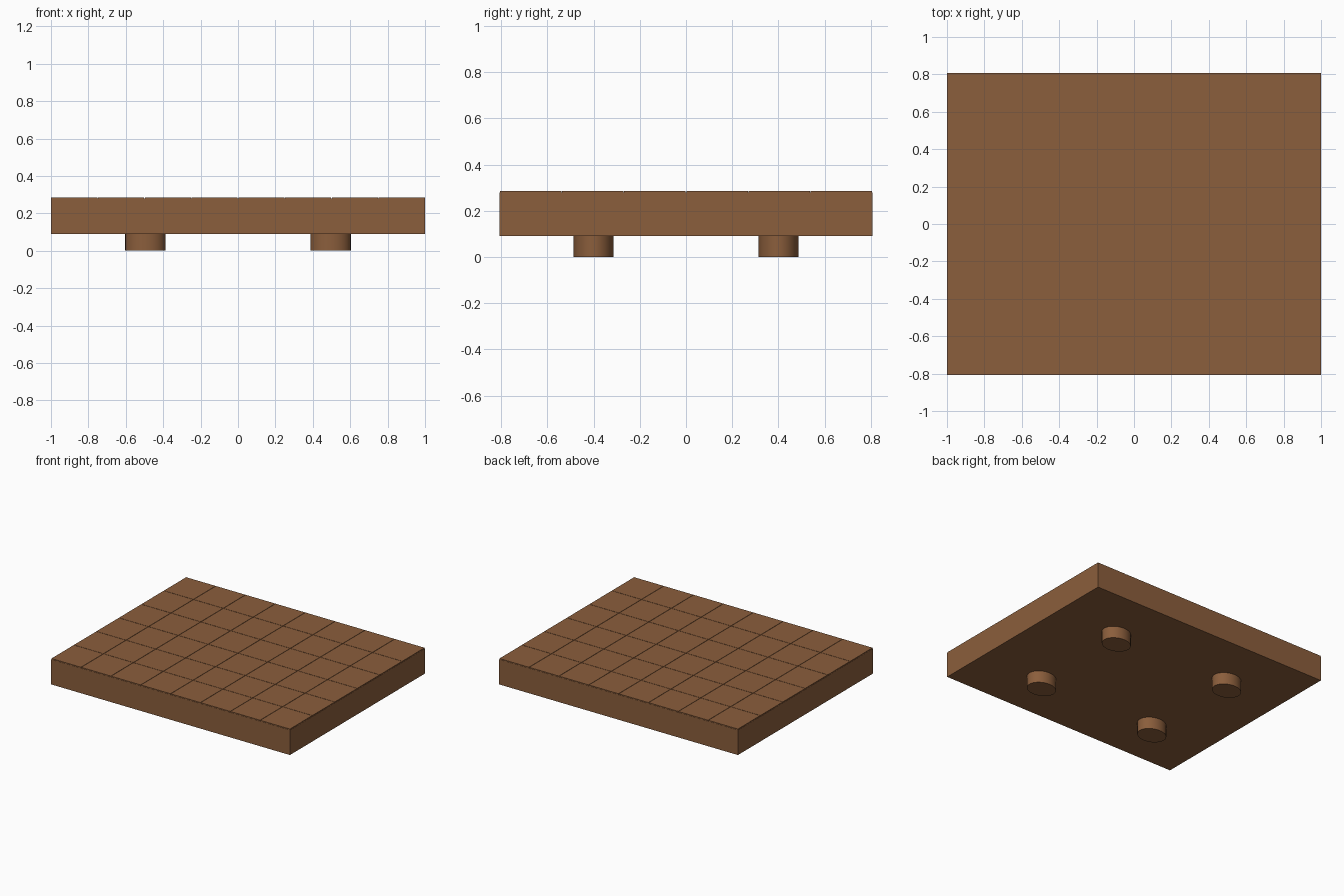
import bpy
import math

cube = bpy.data.objects.get("Cube")
if cube:
    bpy.data.objects.remove(cube, do_unlink=True)

HALF_X, HALF_Y = 1.0, 0.807
LEG_TOP, SLAB_TOP, TILE_TOP = 0.09, 0.279, 0.286
COLUMNS, ROWS = 8, 6
GAP = 0.003

wood = bpy.data.materials.new("brown wood")
wood.use_nodes = True
wood.diffuse_color = (0.258, 0.112, 0.045, 1)
wood.node_tree.nodes["Principled BSDF"].inputs["Base Color"].default_value = wood.diffuse_color


def finish(name):
    obj = bpy.context.object
    obj.name = name
    bpy.ops.object.transform_apply(location=False, rotation=False, scale=True)
    obj.data.materials.append(wood)
    return obj


def box(name, x, y, width, depth, bottom, top):
    bpy.ops.mesh.primitive_cube_add(size=1, location=(x, y, (bottom + top) / 2))
    bpy.context.object.scale = (width, depth, top - bottom)
    return finish(name)


# Main slab
box("slab", 0, 0, 2 * HALF_X, 2 * HALF_Y, LEG_TOP, SLAB_TOP)

# Thin tiles in a grid on the slab, with narrow seams
tile_x, tile_y = 2 * HALF_X / COLUMNS, 2 * HALF_Y / ROWS
for column in range(COLUMNS):
    for row in range(ROWS):
        box(f"top_tile_{column + 1}_{row + 1}",
            (column + 0.5) * tile_x - HALF_X, (row + 0.5) * tile_y - HALF_Y,
            tile_x - GAP, tile_y - GAP, SLAB_TOP, TILE_TOP)

# Four short oval legs
for side, sx in (("left", 1), ("right", -1)):
    for end, sy in (("front", -1), ("back", 1)):
        bpy.ops.mesh.primitive_cylinder_add(
            vertices=32, radius=1, depth=1,
            location=(sx * 0.495, sy * 0.4, LEG_TOP / 2))
        bpy.context.object.scale = (0.108, 0.087, LEG_TOP)
        finish(f"{end}_{side}_leg")
        bpy.ops.object.shade_smooth_by_angle(angle=math.radians(30))
